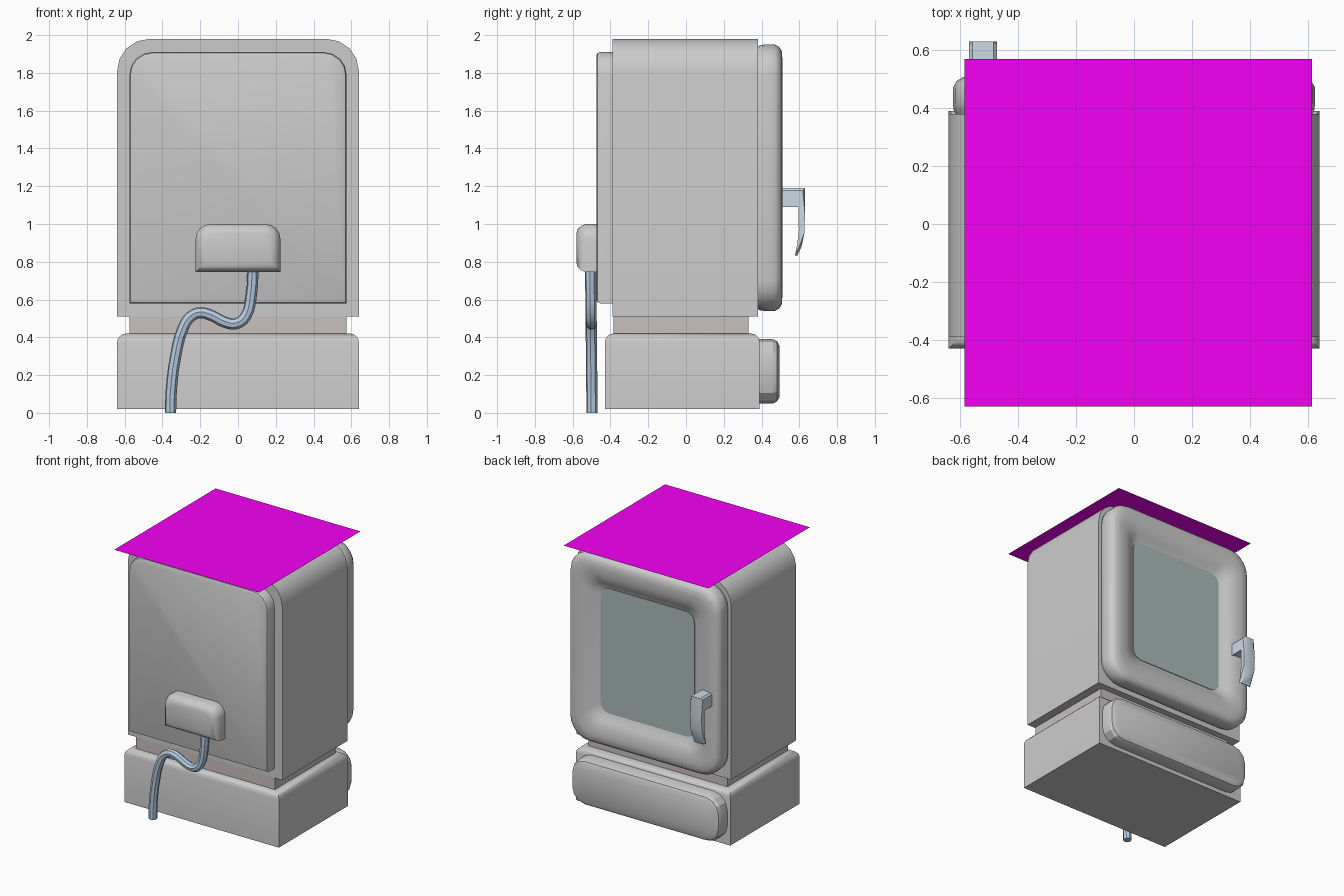
import bpy, bmesh, math

if "Cube" in bpy.data.objects:
    bpy.data.objects.remove(bpy.data.objects["Cube"])


def material(name, rgb):
    m = bpy.data.materials.new(name)
    m.diffuse_color = (*rgb, 1)
    m.use_nodes = True
    m.node_tree.nodes["Principled BSDF"].inputs["Base Color"].default_value = m.diffuse_color
    return m


def finish(name, bm, mat=None, angle=40):
    bmesh.ops.remove_doubles(bm, verts=bm.verts, dist=0.0005)
    bmesh.ops.recalc_face_normals(bm, faces=bm.faces)
    me = bpy.data.meshes.new(name)
    bm.to_mesh(me)
    bm.free()
    ob = bpy.data.objects.new(name, me)
    bpy.context.collection.objects.link(ob)
    if mat:
        me.materials.append(mat)
    bpy.ops.object.select_all(action='DESELECT')
    ob.select_set(True)
    bpy.context.view_layer.objects.active = ob
    bpy.ops.object.shade_smooth_by_angle(angle=math.radians(angle))
    return ob


def outline(w, z0, z1, rt, rb, n):
    """Rounded rectangle in x/z with separate top and bottom corner radii."""
    pts = []
    for k, (sx, z, r) in enumerate([(1, z1, rt), (-1, z1, rt), (-1, z0, rb), (1, z0, rb)]):
        sz = 1 if z == z1 else -1
        for i in range(n + 1):
            a = math.pi / 2 * (k + i / n)
            pts.append((sx * (w - r) + r * math.cos(a), z - sz * r + r * math.sin(a)))
    return pts


def loft(name, w, z0, z1, rt, rb, steps, n=4, mat=None, angle=40):
    """Stack outlines along y; each step is (y, inset)."""
    bm = bmesh.new()
    rings = []
    for y, d in steps:
        pts = outline(w - d, z0 + d, z1 - d, max(rt - d * 0.4, 0), max(rb - d * 0.4, 0), n)
        rings.append([bm.verts.new((x, y, z)) for x, z in pts])
    for a, b in zip(rings, rings[1:]):
        for i in range(len(a)):
            j = (i + 1) % len(a)
            bm.faces.new((a[i], a[j], b[j], b[i]))
    bm.faces.new(rings[0])
    bm.faces.new(rings[-1])
    return finish(name, bm, mat, angle)


def box(name, lo, hi, mat=None, bevel=0):
    bm = bmesh.new()
    bmesh.ops.create_cube(bm, size=1)
    for v in bm.verts:
        v.co = [lo[i] + (v.co[i] + 0.5) * (hi[i] - lo[i]) for i in range(3)]
    if bevel:  # soften everything except the bottom rim
        edges = [e for e in bm.edges if all(v.co.z > hi[2] - 0.001 for v in e.verts)]
        bmesh.ops.bevel(bm, geom=edges, offset=bevel, segments=3, profile=0.5, affect='EDGES')
    return finish(name, bm, mat)


blue = material("cable_blue", (0.47, 0.62, 0.77))
steel = material("handle_steel", (0.62, 0.70, 0.78))
glass = material("window_green", (0.40, 0.50, 0.49))
brown = material("neck_brown", (0.58, 0.53, 0.52))
magenta = material("top_magenta", (0.9, 0.0, 0.9))

# Base, recessed neck and main cabinet
box("base", (-0.64, -0.43, 0.02), (0.64, 0.39, 0.42), bevel=0.045)
box("neck", (-0.575, -0.385, 0.40), (0.575, 0.33, 0.53), brown)
loft("cabinet", 0.64, 0.51, 1.98, 0.17, 0, [(-0.39, 0), (0.38, 0)])

# Front cover panel with its cable housing
loft("cover_panel", 0.575, 0.58, 1.91, 0.12, 0,
     [(-0.38, 0), (-0.455, 0), (-0.469, 0.005), (-0.475, 0.018)])
loft("cable_housing", 0.225, 0.745, 1.0, 0.08, 0,
     [(-0.465, 0), (-0.53, 0), (-0.555, 0.01), (-0.573, 0.027), (-0.58, 0.05)])

# Door frame, sloping in to the window
loft("door_frame", 0.625, 0.54, 1.95, 0.16, 0.16,
     [(0.37, 0.015), (0.395, 0.002), (0.42, 0), (0.47, 0), (0.493, 0.012), (0.507, 0.035),
      (0.51, 0.075), (0.506, 0.13), (0.485, 0.19), (0.45, 0.235)], n=5)
loft("window", 0.388, 0.777, 1.713, 0.07, 0.07, [(0.44, 0), (0.455, 0)], n=5, mat=glass)

# Drawer front
loft("drawer_front", 0.615, 0.05, 0.39, 0.11, 0.11,
     [(0.38, 0), (0.46, 0), (0.482, 0.01), (0.495, 0.035)], n=3, angle=25)

# Door handle: side profile (y, z) extruded in x
profile = [(0.49, 1.09), (0.49, 1.19), (0.63, 1.19), (0.63, 1.05), (0.626, 0.95), (0.612, 0.88),
           (0.588, 0.83), (0.577, 0.835), (0.59, 0.90), (0.597, 0.97), (0.595, 1.09)]
bm = bmesh.new()
sides = [[bm.verts.new((x, y, z)) for y, z in profile] for x in (-0.57, -0.473)]
for i in range(len(profile)):
    j = (i + 1) % len(profile)
    bm.faces.new((sides[0][i], sides[0][j], sides[1][j], sides[1][i]))
for s in sides:
    bm.faces.new(s)
rim = [e for e in bm.edges if any(e.verts[0] in s[1:7] and e.verts[1] in s[1:7] for s in sides)]
bmesh.ops.bevel(bm, geom=rim, offset=0.012, segments=1, affect='EDGES')
finish("door_handle", bm, steel, 30)

# Power cable
path = [(0.08, 0.77), (0.07, 0.62), (0.04, 0.51), (-0.01, 0.472), (-0.07, 0.48), (-0.14, 0.515),
        (-0.2, 0.53), (-0.25, 0.51), (-0.29, 0.45), (-0.33, 0.3), (-0.353, 0.12), (-0.357, 0.0)]
cu = bpy.data.curves.new("power_cable", 'CURVE')
cu.dimensions = '3D'
cu.bevel_depth = 0.03
cu.bevel_resolution = 2
cu.resolution_u = 3
cu.use_fill_caps = True
sp = cu.splines.new('BEZIER')
sp.bezier_points.add(len(path) - 1)
for p, (x, z) in zip(sp.bezier_points, path):
    p.co = (x, -0.505 + 0.01 * (0.77 - z), z)
    p.handle_left_type = p.handle_right_type = 'AUTO'
cu.materials.append(blue)
cable = bpy.data.objects.new("power_cable", cu)
bpy.context.collection.objects.link(cable)
bpy.ops.object.select_all(action='DESELECT')
cable.select_set(True)
bpy.context.view_layer.objects.active = cable
bpy.ops.object.convert(target='MESH')
bpy.ops.object.shade_smooth_by_angle(angle=math.radians(40))

# Flat sheet hovering on top
bm = bmesh.new()
bm.faces.new([bm.verts.new((0.015 + 0.6 * sx, -0.03 + 0.6 * sy, 2.0))
              for sx, sy in [(-1, -1), (1, -1), (1, 1), (-1, 1)]])
finish("top_sheet", bm, magenta)
